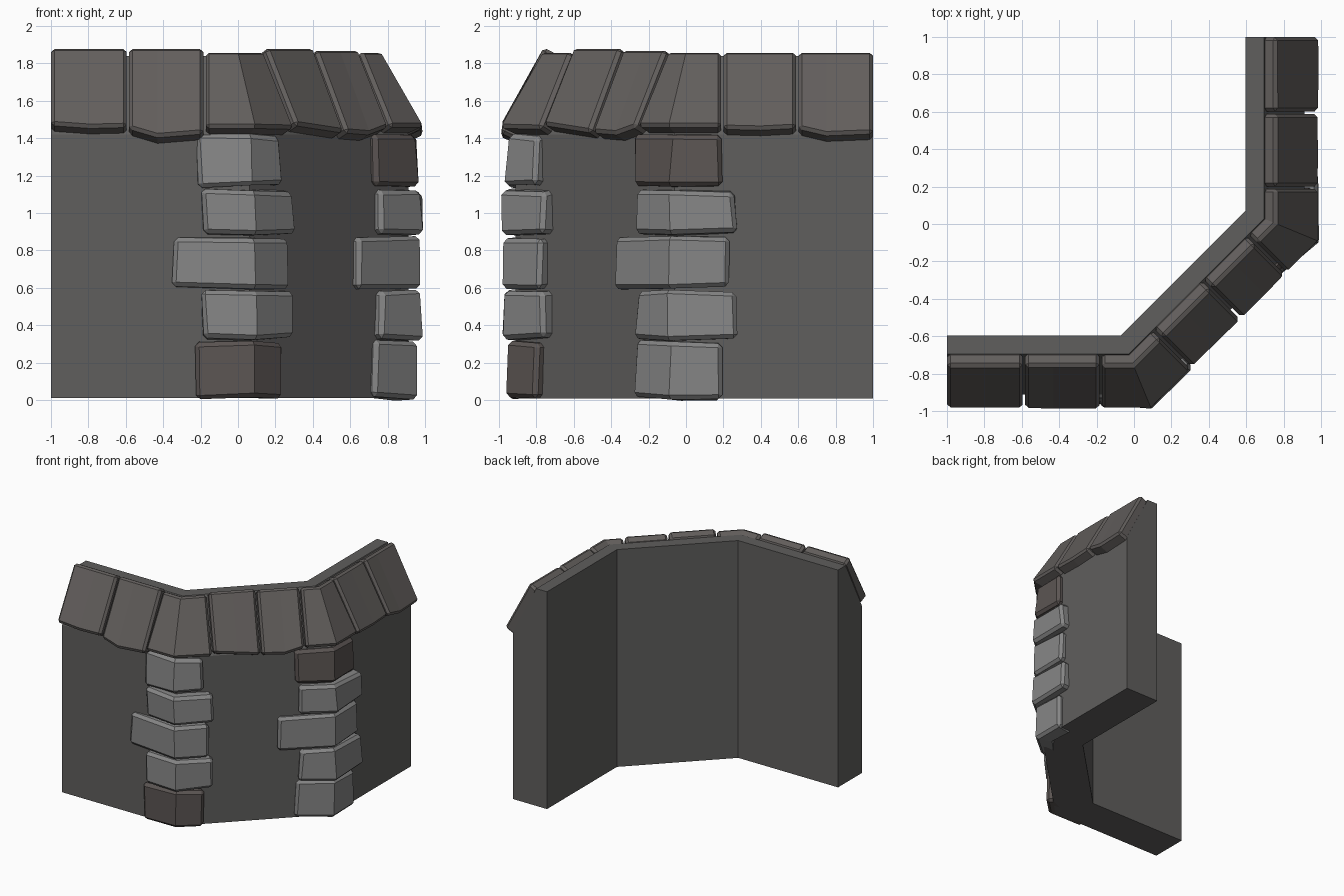
import bpy, bmesh, random
from mathutils import Vector

if "Cube" in bpy.data.objects:
    bpy.data.objects.remove(bpy.data.objects["Cube"])

random.seed(4)

def material(name, rgb):
    m = bpy.data.materials.new(name)
    m.diffuse_color = (*rgb, 1)
    m.use_nodes = True
    m.node_tree.nodes["Principled BSDF"].inputs["Base Color"].default_value = m.diffuse_color
    return m

WALL = material("dark grey plaster", (0.115, 0.112, 0.109))
TILE = material("brown grey slate", (0.122, 0.112, 0.107))
LIGHT = material("light grey stone", (0.235, 0.235, 0.235))
DARK = material("dark brown stone", (0.105, 0.090, 0.085))

# Back line of the wall: three straight runs meeting at two 45 degree corners
C1, C2 = Vector((-0.07, -0.595)), Vector((0.595, 0.07))
LEN = (C2 - C1).length
R = 0.5 ** 0.5
RUNS = [(C1, Vector((1, 0)), Vector((0, -1))),
        (C1, Vector((R, R)), Vector((R, -R))),
        (C2, Vector((0, 1)), Vector((1, 0)))]

def plan(station, d):
    """Plan position at a station (run, s); s None = mitre at the end of the run."""
    run, s = station
    if s is None:
        n1, n2 = RUNS[run][2], RUNS[run + 1][2]
        return (C1, C2)[run] + (n1 + n2) * d / (1 + n1.dot(n2))
    o, t, n = RUNS[run]
    return o + t * s + n * d

def loft(name, stations, profiles, mat, bevel=0.0, jitter=0.0):
    """Sweep (offset, height) profiles through the stations."""
    bm = bmesh.new()
    rings = []
    for st, prof in zip(stations, profiles):
        ring = []
        for d, z in prof:
            j = Vector([random.uniform(-jitter, jitter) for _ in range(3)])
            ring.append(bm.verts.new(plan(st, d).to_3d() + Vector((0, 0, z)) + j))
        rings.append(ring)
    n = len(rings[0])
    for a, b in zip(rings, rings[1:]):
        for i in range(n):
            k = (i + 1) % n
            bm.faces.new((a[i], a[k], b[k], b[i]))
    bm.faces.new(rings[0])
    bm.faces.new(rings[-1])
    bmesh.ops.recalc_face_normals(bm, faces=bm.faces)
    me = bpy.data.meshes.new(name)
    bm.to_mesh(me)
    bm.free()
    me.materials.append(mat)
    ob = bpy.data.objects.new(name, me)
    bpy.context.collection.objects.link(ob)
    if bevel:
        mod = ob.modifiers.new("chipped edges", 'BEVEL')
        mod.width, mod.segments = bevel, 1
        mod.limit_method, mod.angle_limit = 'ANGLE', 0.95
    return ob

# Wall with a sloping top
wall = [(0, 0.01), (0.317, 0.01), (0.317, 1.42), (0.10, 1.84), (0, 1.84)]
loft("wall", [(0, -0.93), (0, None), (1, None), (2, 0.93)], [wall] * 4, WALL)

# Roof tiles: stations, top height, lower edge height at each station
TILES = [
    ([(0, -0.929), (0, -0.72), (0, -0.525)], 1.885, (1.44, 1.425, 1.43)),
    ([(0, -0.512), (0, -0.36), (0, -0.115)], 1.885, (1.42, 1.375, 1.395)),
    ([(0, -0.102), (0, None), (1, 0.135)], 1.865, (1.425, 1.425, 1.42)),
    ([(1, 0.150), (1, 0.33), (1, 0.510)], 1.885, (1.44, 1.42, 1.40)),
    ([(1, 0.525), (1, 0.70), (1, 0.850)], 1.875, (1.40, 1.39, 1.43)),
    ([(1, 0.865), (1, None), (2, 0.118)], 1.865, (1.43, 1.43, 1.43)),
    ([(2, 0.131), (2, 0.33), (2, 0.518)], 1.865, (1.42, 1.415, 1.425)),
    ([(2, 0.532), (2, 0.68), (2, 0.929)], 1.865, (1.42, 1.385, 1.395)),
]
for i, (stations, top, lows) in enumerate(TILES):
    profs = [[(0.09, top - 0.04), (0.165, top), (0.395 + (1.43 - z) * 0.1, z + 0.035),
              (0.30, z - 0.01)] for z in lows]
    loft(f"roof_tile_{i + 1}", stations, profs, TILE, 0.018)

# Corner stones: bottom, top, left reach, right reach, outer offset
STONES = [(0.005, 0.315, 0.30, 0.23, 0.370),
          (0.32, 0.585, 0.27, 0.30, 0.395),
          (0.595, 0.87, 0.43, 0.26, 0.385),
          (0.88, 1.13, 0.27, 0.30, 0.395),
          (1.14, 1.425, 0.30, 0.23, 0.370)]
for corner in (0, 1):
    for row, (z0, z1, left, right, d) in enumerate(STONES):
        start = (LEN if corner else 0) + 0.15 - left
        end = right - 0.15 + 0.045 * corner
        stations = [(corner, start), (corner, None), (corner + 1, end)]
        profs = [[(0.22, z0), (dd, z0 + lift), (dd - 0.01, z1 - lift), (0.22, z1)]
                 for dd, lift in ((d - 0.02, 0.005), (d, 0.0), (d - 0.005, 0.01))]
        mat = DARK if (corner, row) in ((0, 0), (1, 4)) else LIGHT
        loft(f"corner_stone_{corner + 1}_{row + 1}", stations, profs, mat, 0.022, 0.012)
